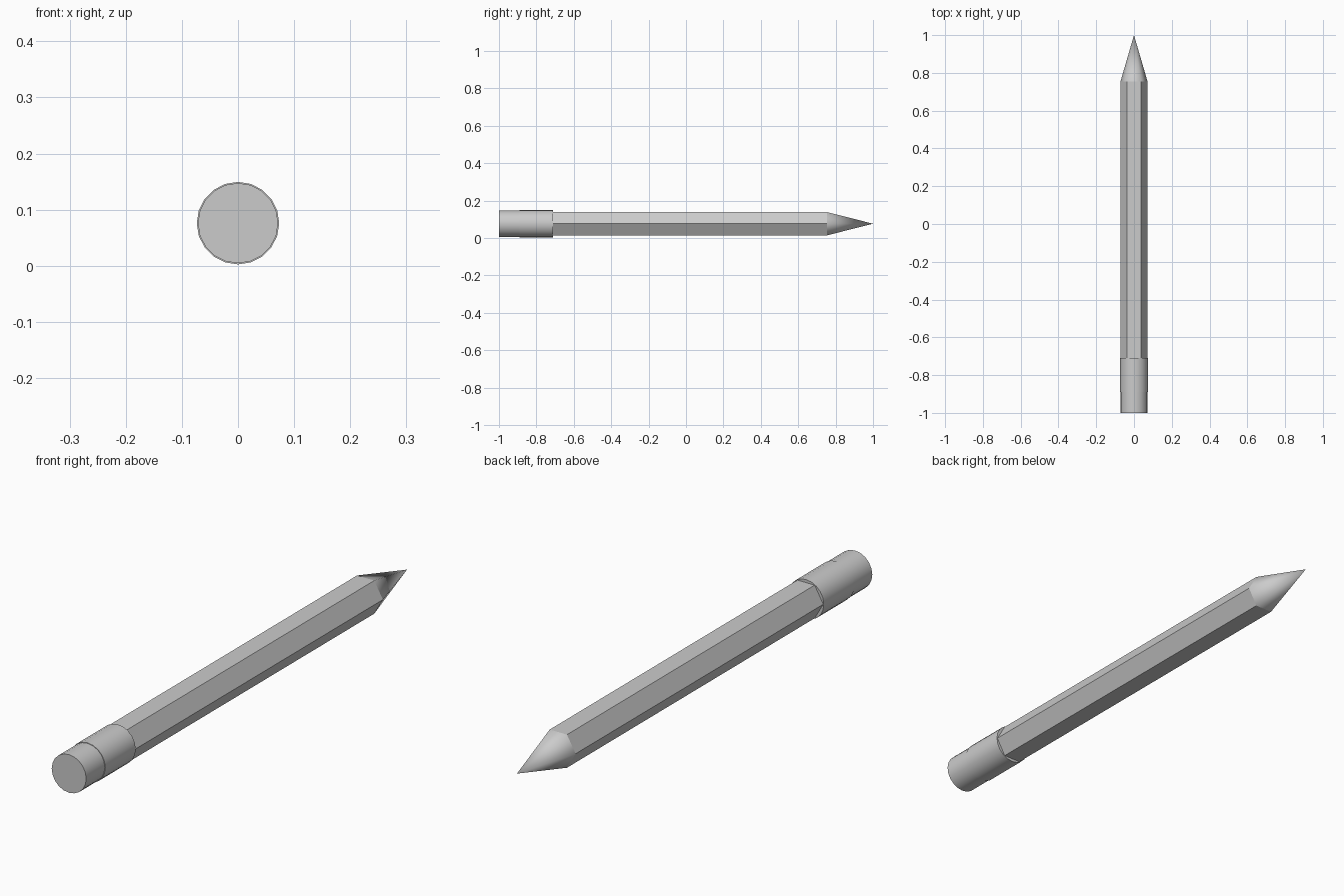
import bpy
import math
from mathutils import Matrix

if "Cube" in bpy.data.objects:
    bpy.data.objects.remove(bpy.data.objects["Cube"])

CENTRE_Z = 0.076


def rod(name, sides, r_back, r_front, y0, y1, smooth=False):
    """Prism or cone lying along y, with a vertex on the +x side."""
    bpy.ops.mesh.primitive_cone_add(vertices=sides, radius1=r_back,
                                    radius2=r_front, depth=y1 - y0)
    ob = bpy.context.object
    ob.name = name
    turn = Matrix.Rotation(-math.pi / 2, 4, 'X')
    if sides == 6:
        turn = turn @ Matrix.Rotation(math.radians(30), 4, 'Z')
    ob.data.transform(turn)
    ob.location = (0, (y0 + y1) / 2, CENTRE_Z)
    for face in ob.data.polygons:
        # side faces smooth, end caps flat
        face.use_smooth = smooth and abs(face.normal.y) < 0.9
    return ob


# Hexagonal shaft with flats on top and bottom
rod("shaft", 6, 0.0715, 0.0715, -0.71, 0.755)

# Sharpened point, continuing the six shaft corners
rod("sharpened_tip", 6, 0.0715, 0.0, 0.755, 1.0, smooth=True)

# Metal collar and the eraser it holds
rod("ferrule", 20, 0.0735, 0.0735, -0.89, -0.71, smooth=True)
rod("eraser", 20, 0.0715, 0.0715, -1.0, -0.89, smooth=True)
